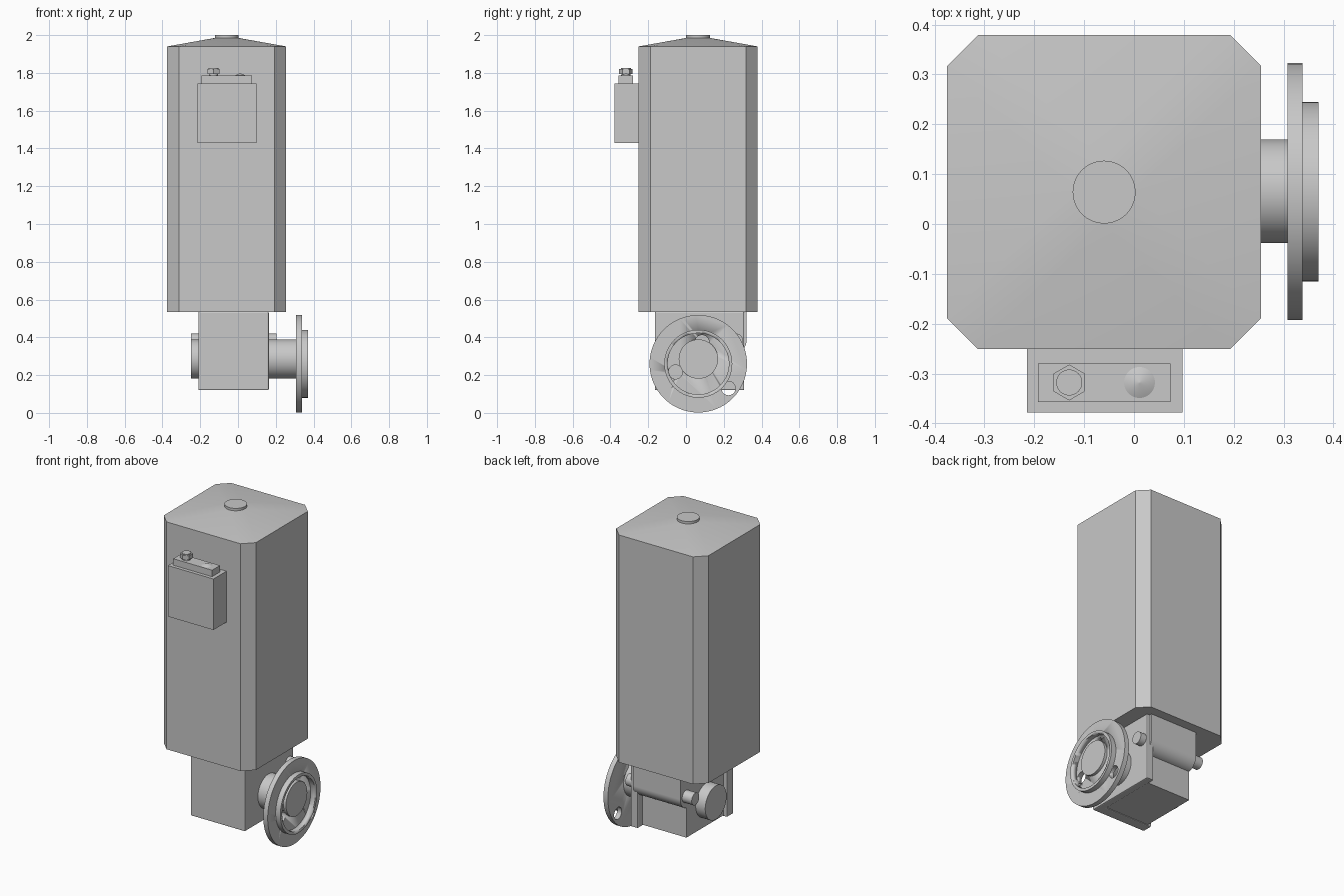
import bpy, bmesh, math
from mathutils import Vector, Matrix

cube = bpy.data.objects.get("Cube")
if cube:
    bpy.data.objects.remove(cube, do_unlink=True)

GREY = (0.58, 0.58, 0.58, 1)
mat = bpy.data.materials.new("plain grey")
mat.use_nodes = True
mat.diffuse_color = GREY
mat.node_tree.nodes["Principled BSDF"].inputs["Base Color"].default_value = GREY


def finish(name, bm, smooth=False):
    bmesh.ops.recalc_face_normals(bm, faces=bm.faces[:])
    mesh = bpy.data.meshes.new(name)
    bm.to_mesh(mesh)
    bm.free()
    mesh.materials.append(mat)
    ob = bpy.data.objects.new(name, mesh)
    bpy.context.collection.objects.link(ob)
    if smooth:
        activate(ob)
        bpy.ops.object.shade_smooth_by_angle(angle=math.radians(30))
    return ob


def activate(ob):
    bpy.ops.object.select_all(action='DESELECT')
    ob.select_set(True)
    bpy.context.view_layer.objects.active = ob


def box(name, x, y, z, bevel=0):
    bm = bmesh.new()
    bmesh.ops.create_cube(bm, size=1)
    for v in bm.verts:
        v.co = [sum(r) / 2 + c * (r[1] - r[0]) for r, c in zip((x, y, z), v.co)]
    if bevel:
        bmesh.ops.bevel(bm, geom=bm.edges[:], offset=bevel, segments=2, affect='EDGES', profile=0.5)
    return finish(name, bm)


def cylinder(name, axis, a, b, span, r, r2=None, sides=64):
    """Cylinder along x (a, b = y, z) or along z (a, b = x, y)."""
    mid, length = sum(span) / 2, span[1] - span[0]
    if axis == 'X':
        m = Matrix.Translation((mid, a, b)) @ Matrix.Rotation(math.pi / 2, 4, 'Y')
    else:
        m = Matrix.Translation((a, b, mid))
    bm = bmesh.new()
    bmesh.ops.create_cone(bm, cap_ends=True, segments=sides, radius1=r,
                          radius2=r if r2 is None else r2, depth=length, matrix=m)
    return finish(name, bm, sides > 8)


def cut(ob, cutter):
    cutter.hide_render = True
    mod = ob.modifiers.new("cut", 'BOOLEAN')
    mod.operation, mod.solver, mod.object = 'DIFFERENCE', 'EXACT', cutter
    activate(ob)
    bpy.ops.object.modifier_apply(modifier=mod.name)
    bpy.data.objects.remove(cutter, do_unlink=True)


# Main housing: square column with chamfered corners
CX, CY, HALF, CH = -0.06, 0.064, 0.315, 0.062
outline = []
for k in range(4):
    turn = Matrix.Rotation(k * math.pi / 2, 3, 'Z')
    for p in ((HALF, HALF - CH, 0), (HALF - CH, HALF, 0)):
        outline.append(turn @ Vector(p) + Vector((CX, CY, 0)))

bm = bmesh.new()
base = bm.faces.new([bm.verts.new((p.x, p.y, 0.535)) for p in outline])
top = bmesh.ops.extrude_face_region(bm, geom=[base])
bmesh.ops.translate(bm, vec=(0, 0, 1.405),
                    verts=[g for g in top["geom"] if isinstance(g, bmesh.types.BMVert)])
if base.is_valid is False or len(bm.faces) < 10:
    bmesh.ops.contextual_create(bm, geom=[e for e in bm.edges if e.is_boundary])
finish("housing", bm)

# Shallow lid, from the octagon up to a small round cap
bm = bmesh.new()
for p in outline:
    bm.verts.new((p.x, p.y, 1.94))
for k in range(48):
    a = k * math.tau / 48
    bm.verts.new((CX + 0.063 * math.cos(a), CY + 0.063 * math.sin(a), 1.985))
bmesh.ops.convex_hull(bm, input=bm.verts[:])
finish("lid", bm, True)
cylinder("lid_cap", 'Z', CX, CY, (1.98, 2.0), 0.063)

# Terminal box on the front
box("terminal_box", (-0.215, 0.097), (-0.378, -0.25), (1.43, 1.745))
box("terminal_box_cover", (-0.193, 0.073), (-0.357, -0.28), (1.745, 1.785))
cylinder("cable_gland_neck", 'Z', -0.13, -0.318, (1.785, 1.797), 0.024)
cylinder("cable_gland_nut", 'Z', -0.13, -0.318, (1.795, 1.82), 0.036, sides=6)
cylinder("cable_gland_top", 'Z', -0.13, -0.318, (1.82, 1.826), 0.026)
cylinder("cover_button", 'Z', 0.011, -0.318, (1.785, 1.798), 0.031, 0.002)

# Gearbox under the housing: core with a front and a side plate
box("gearbox_core", (-0.185, 0.15), (-0.13, 0.26), (0.125, 0.535))
box("gearbox_front_plate", (-0.21, 0.163), (-0.165, -0.1), (0.12, 0.535), 0.006)
box("gearbox_side_plate", (0.115, 0.163), (-0.165, 0.308), (0.12, 0.535), 0.006)

# Cross housing along the back, with the shaft through it
SY, SZ = 0.265, 0.383
cylinder("cross_housing", 'X', SY - 0.02, SZ, (-0.185, 0.14), 0.075)
box("cross_housing_upper", (-0.185, 0.14), (SY - 0.05, SY + 0.055), (SZ, 0.535))
cylinder("cross_shaft", 'X', SY, SZ, (-0.25, 0.203), 0.037)

# Output hub on both sides
HY, HZ = 0.0655, 0.285
cylinder("hub_boss", 'X', HY, HZ, (-0.25, -0.17), 0.104)
cylinder("output_hub", 'X', HY, HZ, (0.15, 0.355), 0.104)

# Mounting flange with raised rim, recess and bolt holes
FY, FZ = 0.065, 0.26
flange = cylinder("flange", 'X', FY, FZ, (0.308, 0.338), 0.258, sides=96)
for y, z in ((0.225, 0.13), (-0.055, 0.217), (0.085, 0.375)):
    cut(flange, cylinder("hole_cutter", 'X', y, z, (0.28, 0.36), 0.037, sides=32))
rim = cylinder("flange_rim", 'X', FY, FZ, (0.337, 0.37), 0.18, sides=96)
cut(rim, cylinder("recess_cutter", 'X', FY, FZ, (0.3, 0.4), 0.162, sides=96))
